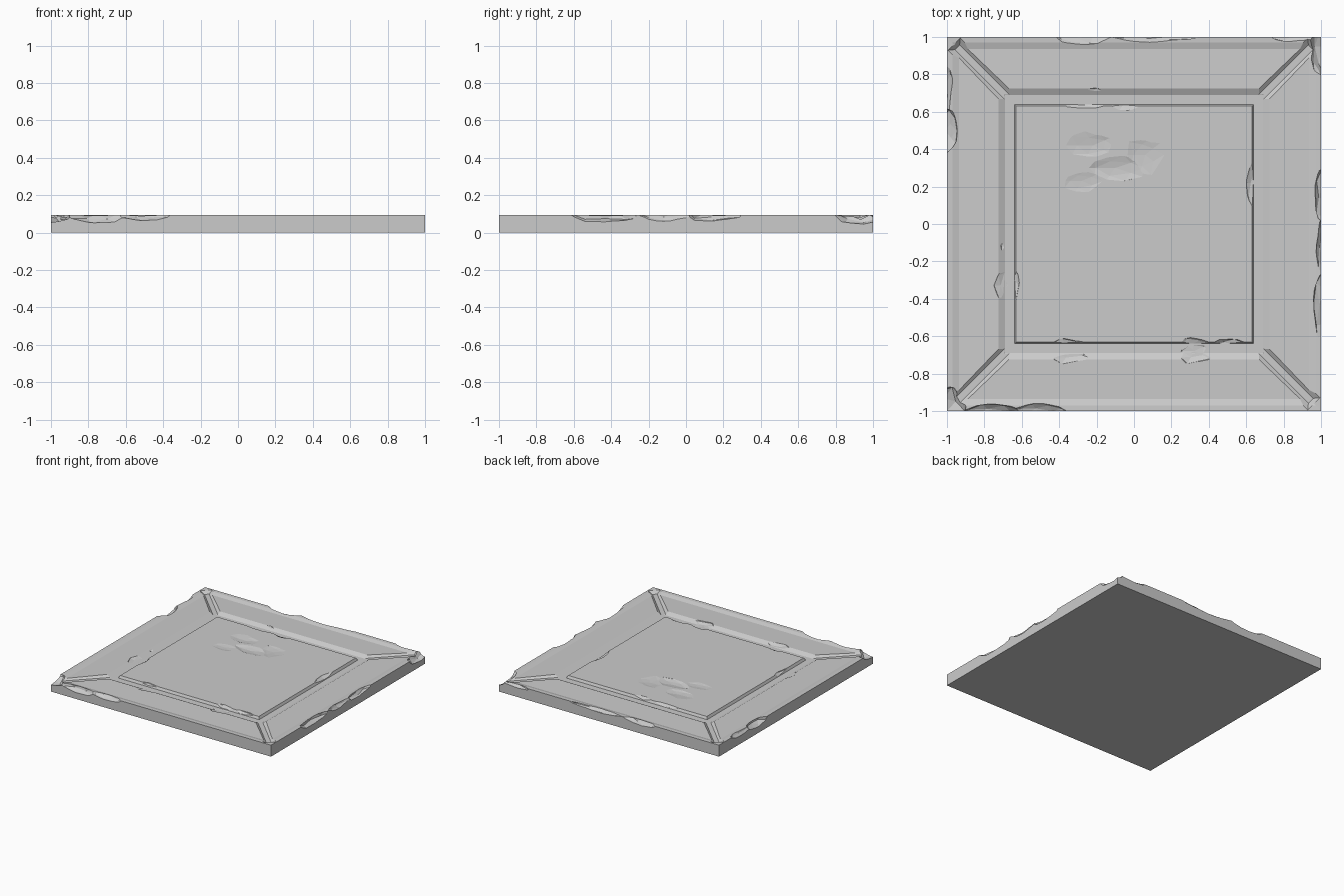
import bpy, bmesh, math, random
from mathutils import Vector, Matrix

if "Cube" in bpy.data.objects:
    bpy.data.objects.remove(bpy.data.objects["Cube"])

random.seed(4)


def make_object(name, bm):
    bmesh.ops.recalc_face_normals(bm, faces=bm.faces)
    me = bpy.data.meshes.new(name)
    bm.to_mesh(me)
    bm.free()
    ob = bpy.data.objects.new(name, me)
    bpy.context.collection.objects.link(ob)
    return ob


def loft(rings):
    bm = bmesh.new()
    loops = [[bm.verts.new(p) for p in ring] for ring in rings]
    n = len(loops[0])
    for a, b in zip(loops, loops[1:]):
        for i in range(n):
            j = (i + 1) % n
            bm.faces.new((a[i], a[j], b[j], b[i]))
    bm.faces.new(loops[0])
    bm.faces.new(loops[-1])
    return bm


def cut(target, cutter):
    cutter.hide_render = True
    mod = target.modifiers.new("cut", 'BOOLEAN')
    mod.operation = 'DIFFERENCE'
    mod.solver = 'EXACT'
    mod.object = cutter
    bpy.context.view_layer.objects.active = target
    bpy.ops.object.modifier_apply(modifier=mod.name)
    bpy.data.objects.remove(cutter)


# Square tile: outer rim, sunken border, groove and raised centre panel
profile = [(1, 0), (1, .094), (.97, .093), (.935, .083), (.725, .088),
           (.69, .07), (.64, .07), (.63, .09)]
tile = make_object("stone_tile", loft(
    [[(-r, -r, z), (r, -r, z), (r, r, z), (-r, r, z)] for r, z in profile]))

# Mitre grooves at the four corners
for k in range(4):
    turn = Matrix.Rotation(math.radians(45 + 90 * k), 4, 'Z')
    a, b = .66 * math.sqrt(2), .945 * math.sqrt(2)
    rings = []
    for w, z, e in ((.018, .071, 0), (.055, .1, .03)):
        rings.append([turn @ Vector(p) for p in
                      ((a - e, -w, z), (b + e, -w, z), (b + e, w, z), (a - e, w, z))])
    cut(tile, make_object("mitre_cutter", loft(rings)))

# Chips: centre x, y, z, then half sizes x, y, z of rough faceted cutters
chips = [
    (-1.0, -1.0, .11, .10, .15, .06), (-.75, -1.02, .10, .20, .06, .05),
    (-.50, -1.02, .10, .17, .07, .04), (1.0, .95, .10, .06, .17, .05),
    (1.02, .14, .10, .06, .17, .04), (1.02, -.12, .10, .05, .15, .04),
    (1.02, -.43, .10, .06, .20, .05), (-1.01, .50, .10, .07, .12, .05),
    (-1.02, .72, .10, .05, .14, .04), (-.28, 1.02, .10, .16, .06, .04),
    (.12, 1.02, .10, .25, .05, .03), (.85, 1.02, .10, .15, .05, .03),
    (-.68, -.12, .10, .05, .08, .03), (-.68, -.33, .10, .07, .12, .03),
    (-.34, -.68, .10, .15, .07, .03), (.32, -.68, .10, .11, .07, .035),
    (.50, -.66, .10, .12, .05, .03), (-.24, .67, .10, .16, .06, .03),
    (-.05, .65, .10, .10, .05, .025), (.65, .22, .10, .05, .14, .03),
    (-.22, .42, .10, .15, .09, .018), (-.10, .30, .10, .18, .08, .02),
    (.06, .37, .10, .11, .12, .018), (-.28, .23, .10, .12, .07, .016),
]
for x, y, z, sx, sy, sz in chips:
    bm = bmesh.new()
    bmesh.ops.create_icosphere(bm, subdivisions=2, radius=1)
    for v in bm.verts:
        v.co *= random.uniform(.85, 1.15)
        v.co = Vector((x + v.co.x * sx, y + v.co.y * sy, z + v.co.z * sz))
    cut(tile, make_object("chip_cutter", bm))
